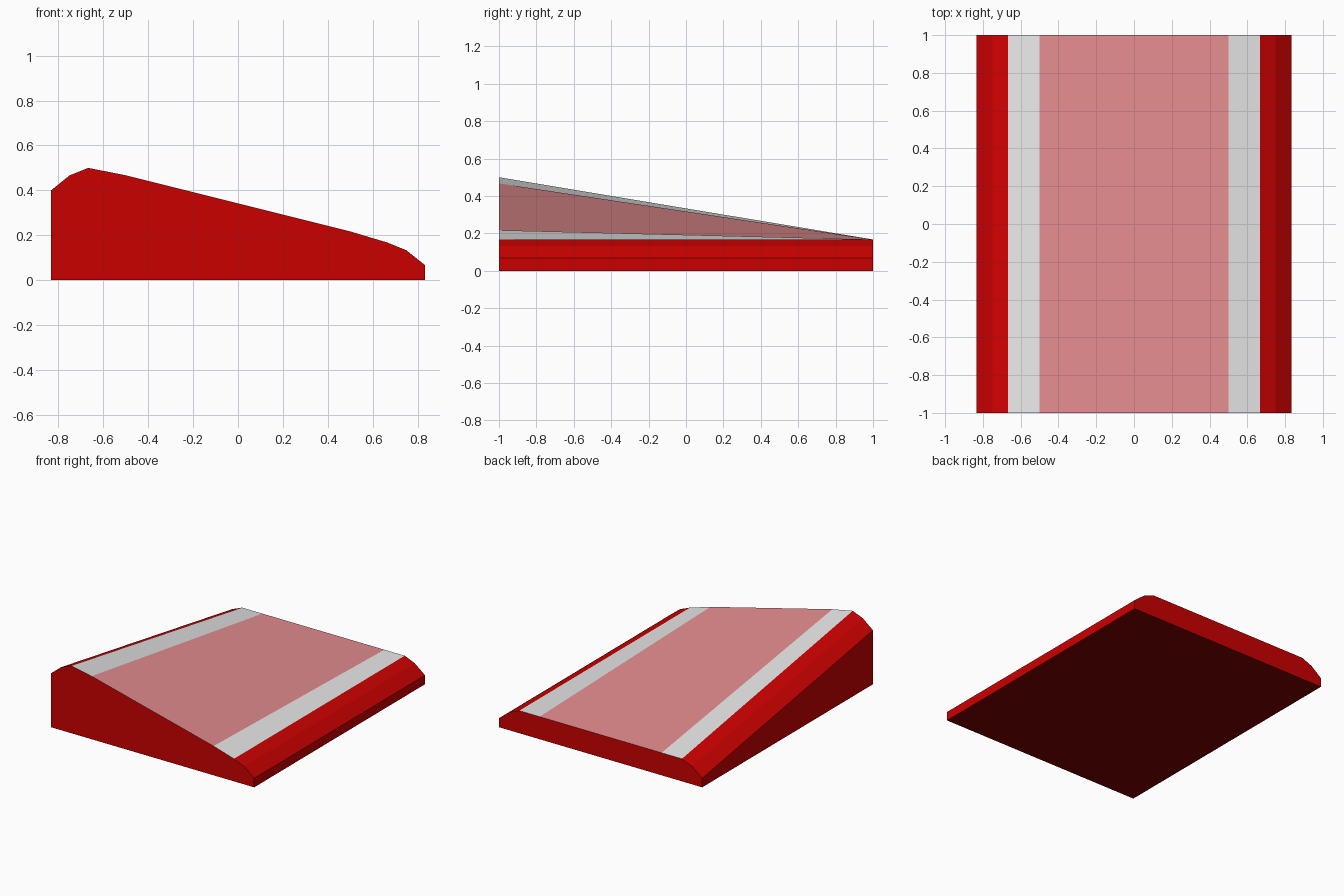
import bpy, bmesh

if "Cube" in bpy.data.objects:
    bpy.data.objects.remove(bpy.data.objects["Cube"])


def material(name, rgb):
    m = bpy.data.materials.new(name)
    m.diffuse_color = (*rgb, 1)
    m.use_nodes = True
    m.node_tree.nodes["Principled BSDF"].inputs["Base Color"].default_value = m.diffuse_color
    return m


RED = material("red body", (0.6, 0.0, 0.0))
GREY = material("light grey stripe", (0.8, 0.8, 0.8))
PINK = material("pink panel", (0.8, 0.27, 0.28))
DARK = material("dark red underside", (0.2, 0.0, 0.0))

# Cross-section: x, height at the tall front, height at the low back
profile = [
    (-0.833, 0.0, 0.0),
    (-0.833, 0.4, 0.067),
    (-0.75, 0.467, 0.133),
    (-0.667, 0.5, 0.167),
    (-0.5, 0.467, 0.167),
    (0.5, 0.217, 0.167),
    (0.667, 0.167, 0.167),
    (0.75, 0.133, 0.133),
    (0.833, 0.067, 0.067),
    (0.833, 0.0, 0.0),
]

# Loft the front section to the back section and close both ends
bm = bmesh.new()
front = [bm.verts.new((x, -1, zf)) for x, zf, zb in profile]
back = [bm.verts.new((x, 1, zb)) for x, zf, zb in profile]
n = len(profile)
for i in range(n):
    j = (i + 1) % n
    # Starting at the back makes the twisted top quads fold inward
    f = bm.faces.new((back[i], back[j], front[j], front[i]))
    # Top bands: grey stripes either side of the pink panel; dark underside
    f.material_index = {3: 1, 4: 2, 5: 1, 9: 3}.get(i, 0)
bm.faces.new(front)
bm.faces.new(back)
bmesh.ops.recalc_face_normals(bm, faces=bm.faces)

mesh = bpy.data.meshes.new("twisted_ramp")
bm.to_mesh(mesh)
bm.free()
for m in (RED, GREY, PINK, DARK):
    mesh.materials.append(m)
ramp = bpy.data.objects.new("twisted_ramp", mesh)
bpy.context.collection.objects.link(ramp)
